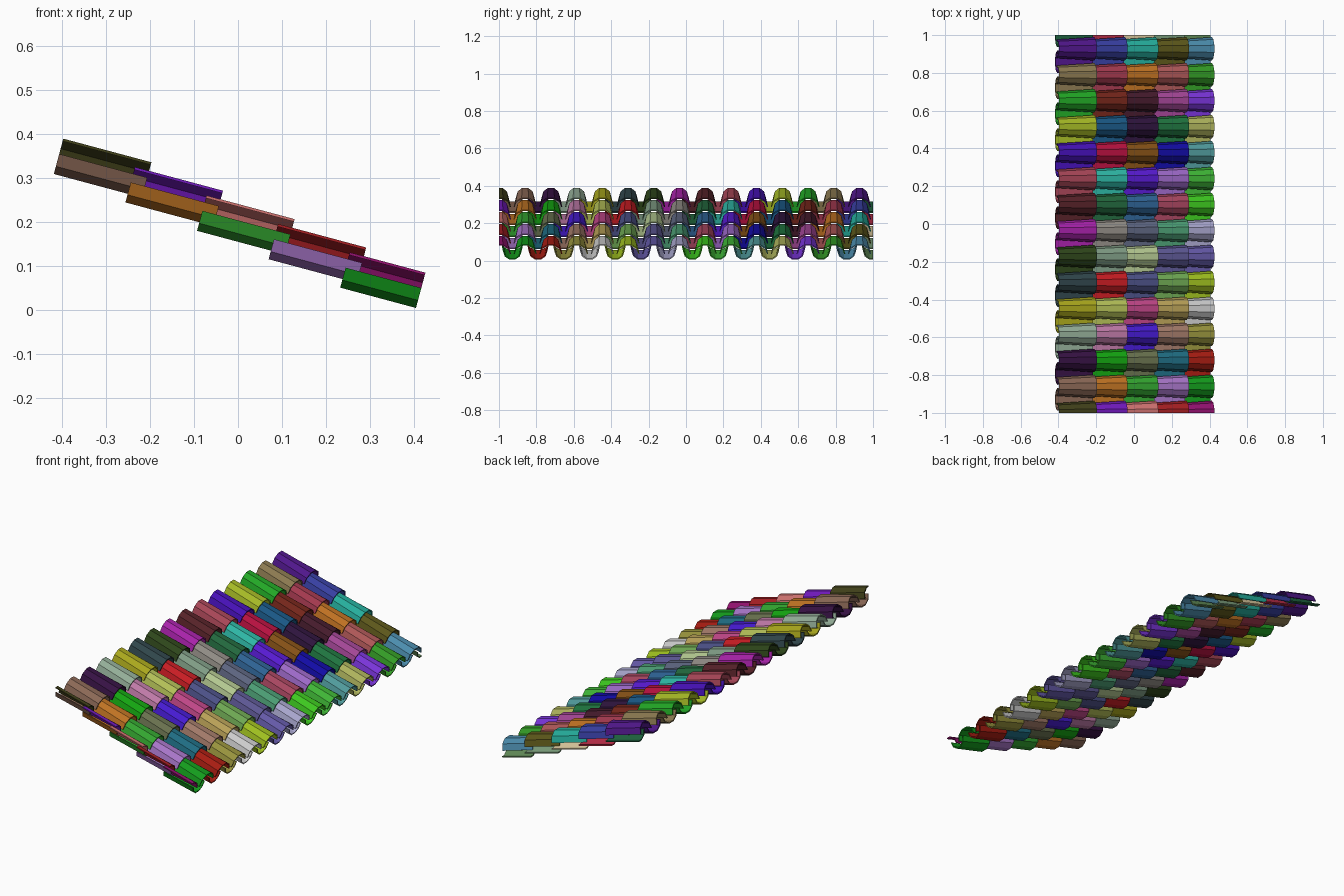
import bpy, bmesh, math
from mathutils import Vector, Matrix

if "Cube" in bpy.data.objects:
    bpy.data.objects.remove(bpy.data.objects["Cube"])

PITCH, ROW_DX, ROW_DZ = 0.1375, 0.1625, -0.0645
TILT = math.radians(15)
THICK, SEGS = 0.006, 5

# glaze colours, one line per column of tiles, ridge to eave
GLAZE = [
    "3c3c18 6a18b0 c06a68 9a1c20 8a1068",
    "80604f b06a20 2f982c 9a6cb8 12901a",
    "32103e 12980f 606848 1c6478 9a1a10",
    "88a08c b0709a 4018c0 957060 8c8838",
    "9c9a1a a5b050 b0407c aa9450 b5b8b5",
    "2c4045 b81a20 464a7c 659a4c 92b01c",
    "2a4018 75907a a5b885 555088 5c529a",
    "9a1f9c 85807a 555c75 45906a 9a98bc",
    "4f1f25 1f5f38 2a5a88 9a4058 38b81c",
    "9a4050 2aa898 5018c0 9060b8 3aa832",
    "400fa8 a80f3a 7a4a14 100a98 4a8f90",
    "98ab22 17507a 2a1238 1c6b3a a0a555",
    "1f9a22 6b2218 3f1828 96408a 7030c8",
    "80704a 963448 b0681f a05050 2f8f22",
    "4a1580 333a95 22a090 555018 4682a0",
    "1c5b3a a82840 c8b890 709070 5a8050",
]


def linear(hex_code):
    """Hex colour to linear RGBA."""
    srgb = [min(1, int(hex_code[i:i + 2], 16) / 255 * 1.08) for i in (0, 2, 4)]
    return [c / 12.92 if c < 0.04 else ((c + 0.055) / 1.055) ** 2.4 for c in srgb] + [1]


def shell(bm, y0, w0, r_start, r_end, depth, length, up):
    """Tapered half-round tile shell running down the slope."""
    rings = []
    for x, r in ((0, r_start), (length, r_end)):
        for inset in (0, THICK):
            ring = []
            for i in range(SEGS + 1):
                a = math.pi * i / SEGS
                ring.append(bm.verts.new((x, y0 + (r - inset) * math.cos(a),
                                          w0 + up * (depth - inset) * math.sin(a) / math.sin(math.pi * 0.4))))
            rings.append(ring)
    a, b, c, d = rings
    for i in range(SEGS):
        for p, q in ((a, c), (d, b), (c, d), (b, a)):
            bm.faces.new((p[i], p[i + 1], q[i + 1], q[i]))
    for i in (0, SEGS):
        bm.faces.new((a[i], c[i], d[i], b[i]))


def tile(row, col):
    bm = bmesh.new()
    y = -0.9975 + col * PITCH
    length = 0.178 if row == 4 else 0.207
    # upturned pan, then the cover beside it
    shell(bm, y - PITCH / 2, 0.047, 0.060, 0.050, 0.047, length, -1)
    shell(bm, y, 0.031, 0.049, 0.062, 0.052, length, 1)
    start = Vector((-0.418 + row * ROW_DX, 0, 0.309 + row * ROW_DZ))
    bm.transform(Matrix.Translation(start) @ Matrix.Rotation(TILT, 4, 'Y'))
    # trim at both ends of the panel
    for s in (-1, 1):
        g = bm.verts[:] + bm.edges[:] + bm.faces[:]
        cut = bmesh.ops.bisect_plane(bm, geom=g, plane_co=(0, s, 0), plane_no=(0, s, 0), clear_outer=True)
        edges = [e for e in cut['geom_cut'] if isinstance(e, bmesh.types.BMEdge)]
        if edges:
            bmesh.ops.holes_fill(bm, edges=edges, sides=0)
    bmesh.ops.recalc_face_normals(bm, faces=bm.faces[:])
    name = f"roof_tile_{row}_{col}"
    me = bpy.data.meshes.new(name)
    bm.to_mesh(me)
    bm.free()
    mat = bpy.data.materials.new(name)
    mat.diffuse_color = linear(GLAZE[col].split()[row])
    mat.use_nodes = True
    mat.node_tree.nodes["Principled BSDF"].inputs["Base Color"].default_value = mat.diffuse_color
    me.materials.append(mat)
    bpy.context.collection.objects.link(bpy.data.objects.new(name, me))


for row in range(5):
    for col in range(16):
        tile(row, col)
